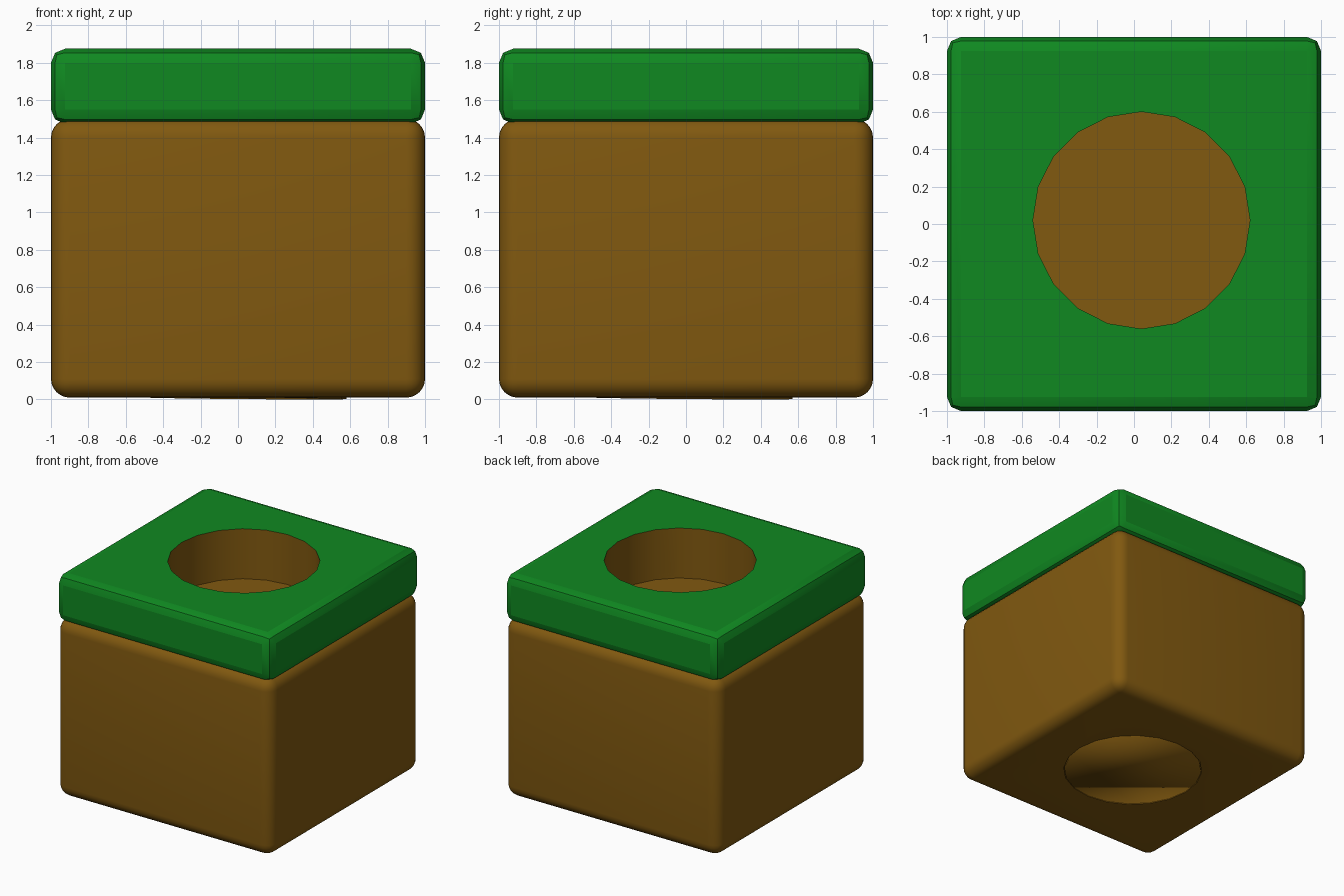
import bpy, bmesh, math
from mathutils import Matrix

if "Cube" in bpy.data.objects:
    bpy.data.objects.remove(bpy.data.objects["Cube"])


def material(name, color):
    m = bpy.data.materials.new(name)
    m.diffuse_color = color
    m.use_nodes = True
    m.node_tree.nodes["Principled BSDF"].inputs["Base Color"].default_value = m.diffuse_color
    return m


SOIL = material("soil_brown", (0.22, 0.10, 0.005, 1))
GRASS = material("grass_green", (0.005, 0.25, 0.015, 1))


def add_object(name, bm, mat):
    bmesh.ops.recalc_face_normals(bm, faces=bm.faces)
    me = bpy.data.meshes.new(name)
    bm.to_mesh(me)
    bm.free()
    me.materials.append(mat)
    ob = bpy.data.objects.new(name, me)
    bpy.context.collection.objects.link(ob)
    return ob


def box(name, z0, z1, bevel, segments, mat):
    bm = bmesh.new()
    bmesh.ops.create_cube(bm, size=1, matrix=Matrix.Translation((0, 0, (z0 + z1) / 2))
                          @ Matrix.Diagonal((2, 2, z1 - z0, 1)))
    bmesh.ops.bevel(bm, geom=bm.edges[:], offset=bevel, segments=segments,
                    profile=0.5, affect='EDGES')
    return add_object(name, bm, mat)


def cylinder(name, x, y, z0, z1, radius, mat, tilt=None):
    bm = bmesh.new()
    bmesh.ops.create_cone(bm, cap_ends=True, segments=20, radius1=radius, radius2=radius,
                          depth=z1 - z0, matrix=Matrix.Translation((x, y, (z0 + z1) / 2))
                          @ (tilt or Matrix.Identity(4)))
    return add_object(name, bm, mat)


def cut(ob, cutter):
    cutter.hide_render = True
    mod = ob.modifiers.new("cut", 'BOOLEAN')
    mod.operation = 'DIFFERENCE'
    mod.solver = 'EXACT'
    mod.material_mode = 'TRANSFER'
    mod.object = cutter
    bpy.context.view_layer.objects.active = ob
    bpy.ops.object.modifier_apply(modifier=mod.name)


def smooth(ob, degrees):
    bpy.ops.object.select_all(action='DESELECT')
    ob.select_set(True)
    bpy.context.view_layer.objects.active = ob
    bpy.ops.object.shade_smooth_by_angle(angle=math.radians(degrees))


# Rounded soil block and chamfered grass slab
soil = box("soil_block", 0.01, 1.5, 0.1, 6, SOIL)
grass = box("grass_slab", 1.475, 1.875, 0.075, 2, GRASS)

# Round recess through the grass into the soil, and a shallow one underneath
top_cutter = cylinder("top_recess_cutter", 0.04, 0.02, 1.455, 2.2, 0.58, SOIL)
bottom_cutter = cylinder("bottom_recess_cutter", 0.03, 0.02, -0.2, 0.04, 0.555, SOIL)
cut(soil, top_cutter)
cut(grass, top_cutter)
cut(soil, bottom_cutter)
smooth(soil, 30)
smooth(grass, 20)
for c in (top_cutter, bottom_cutter):
    bpy.data.objects.remove(c)

# Slightly tilted plug closing the underside, lowest at the back right
tilt = Matrix.Rotation(math.radians(0.7), 4, (-1, 1, 0))
plug = cylinder("bottom_plug", 0.03, 0.02, 0.007, 0.107, 0.55, SOIL, tilt)
for p in plug.data.polygons:
    p.use_smooth = True
low = min((plug.matrix_world @ v.co).z for v in plug.data.vertices)
plug.data.transform(Matrix.Translation((0, 0, -low)))
